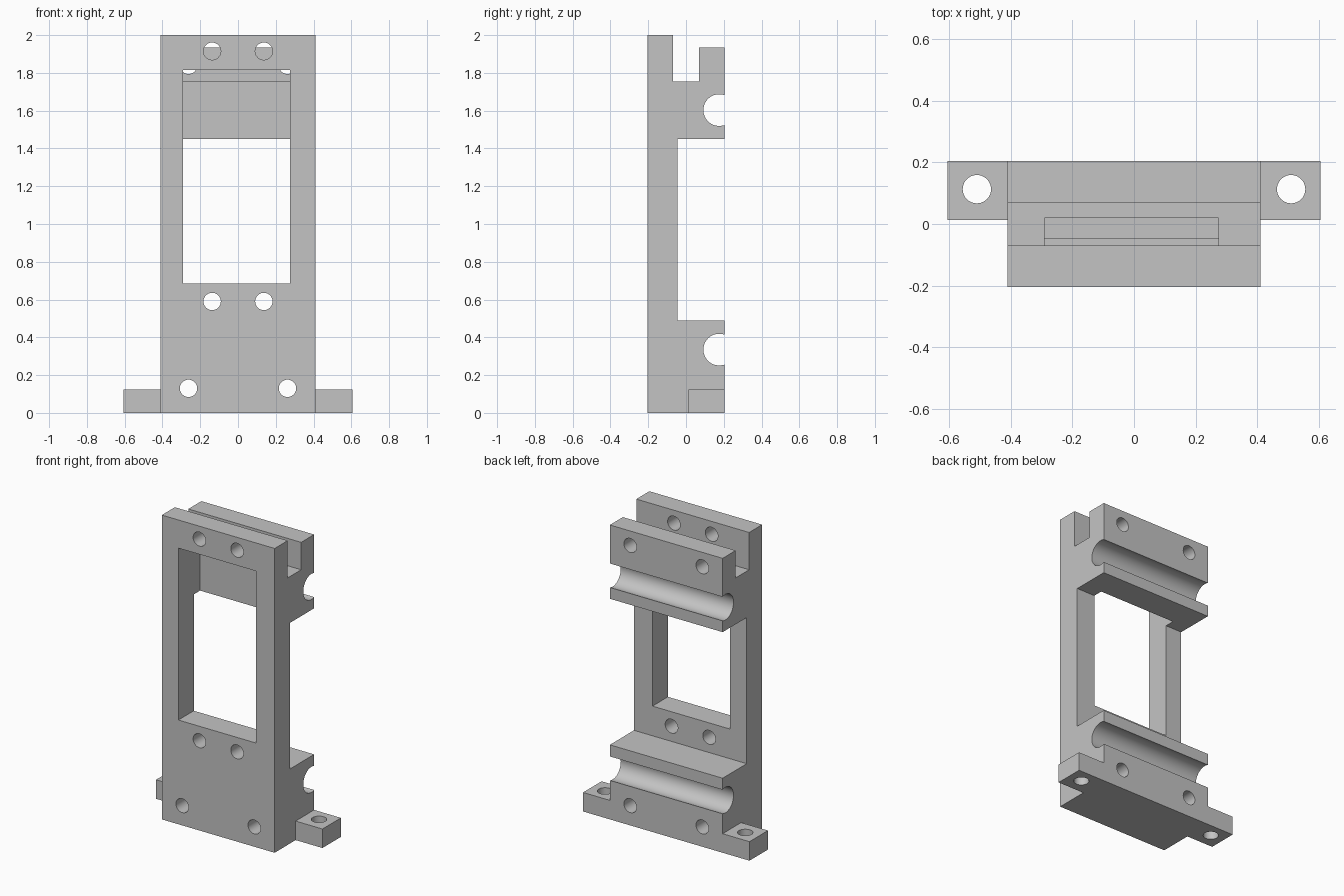
import bpy, bmesh, math
from mathutils import Matrix, Vector

if "Cube" in bpy.data.objects:
    bpy.data.objects.remove(bpy.data.objects["Cube"])

grey = bpy.data.materials.new("plain grey")
grey.use_nodes = True
GREY = (0.55, 0.55, 0.55, 1)
grey.diffuse_color = GREY
grey.node_tree.nodes["Principled BSDF"].inputs["Base Color"].default_value = GREY

BACK, FRONT, HALF_W = 0.205, -0.205, 0.41
PLATE_BACK = -0.045


def add_object(name, bm):
    bmesh.ops.recalc_face_normals(bm, faces=bm.faces)
    mesh = bpy.data.meshes.new(name)
    bm.to_mesh(mesh)
    bm.free()
    mesh.materials.append(grey)
    obj = bpy.data.objects.new(name, mesh)
    bpy.context.collection.objects.link(obj)
    return obj


def box(name, lo, hi):
    lo, hi = Vector(lo), Vector(hi)
    bm = bmesh.new()
    bmesh.ops.create_cube(bm, size=1, matrix=Matrix.Translation((lo + hi) / 2)
                          @ Matrix.Diagonal((*(hi - lo), 1)))
    return add_object(name, bm)


def drill(name, centre, length, along_y=True, radius=0.046):
    bm = bmesh.new()
    turn = Matrix.Rotation(math.pi / 2, 4, "X") if along_y else Matrix()
    bmesh.ops.create_cone(bm, cap_ends=True, segments=40, radius1=radius, radius2=radius,
                          depth=length, matrix=Matrix.Translation(centre) @ turn)
    return add_object(name, bm)


def combine(target, tool, operation):
    mod = target.modifiers.new(tool.name, "BOOLEAN")
    mod.operation, mod.solver, mod.object = operation, "EXACT", tool
    bpy.context.view_layer.objects.active = target
    bpy.ops.object.modifier_apply(modifier=mod.name)
    bpy.data.objects.remove(tool)


def groove(z, centre_y=0.176, radius=0.084, steps=28):
    # Rod seat: arc that opens through the back face, from below to above
    a = math.acos((BACK - centre_y) / radius)
    angles = [-a - (2 * math.pi - 2 * a) * i / steps for i in range(steps + 1)]
    return [(centre_y + radius * math.cos(t), z + radius * math.sin(t)) for t in angles]


# Side profile swept across the width: plate, two rod blocks and top slot
profile = [(FRONT, 0), (BACK, 0), *groove(0.335), (BACK, 0.49), (PLATE_BACK, 0.49),
           (PLATE_BACK, 1.45), (BACK, 1.45), *groove(1.603), (BACK, 1.935),
           (0.07, 1.935), (0.07, 1.755), (-0.07, 1.755), (-0.07, 2), (FRONT, 2)]
bm = bmesh.new()
side = bm.faces.new([bm.verts.new((-HALF_W, y, z)) for y, z in profile])
swept = bmesh.ops.extrude_face_region(bm, geom=[side])["geom"]
bmesh.ops.translate(bm, vec=(2 * HALF_W, 0, 0),
                    verts=[v for v in swept if isinstance(v, bmesh.types.BMVert)])
bracket = add_object("motor_bracket", bm)

# Mounting tabs at the foot
combine(bracket, box("left_tab", (0.3, 0.013, 0), (0.605, BACK, 0.125)), "UNION")
combine(bracket, box("right_tab", (-0.605, 0.013, 0), (-0.3, BACK, 0.125)), "UNION")

# Window, whose pocket runs up into the top slot
combine(bracket, box("window", (-0.29, -0.3, 0.685), (0.275, 0.02, 1.815)), "DIFFERENCE")

# Screw holes
for s in (-1, 1):
    x = s * 0.137
    combine(bracket, drill("upper_hole", (x, -0.15, 1.915), 0.2), "DIFFERENCE")
    combine(bracket, drill("middle_hole", (x, -0.1, 0.59), 0.4), "DIFFERENCE")
    x = s * 0.262
    combine(bracket, drill("lower_hole", (x, 0, 0.13), 0.6), "DIFFERENCE")
    combine(bracket, drill("rear_hole", (x, 0.15, 1.84), 0.22), "DIFFERENCE")
    combine(bracket, drill("tab_hole", (s * 0.51, 0.113, 0.06), 0.3, False), "DIFFERENCE")

# Smooth the round walls, keep the edges sharp
bpy.ops.object.select_all(action="DESELECT")
bracket.select_set(True)
bpy.context.view_layer.objects.active = bracket
bpy.ops.object.shade_smooth_by_angle(angle=math.radians(30))
